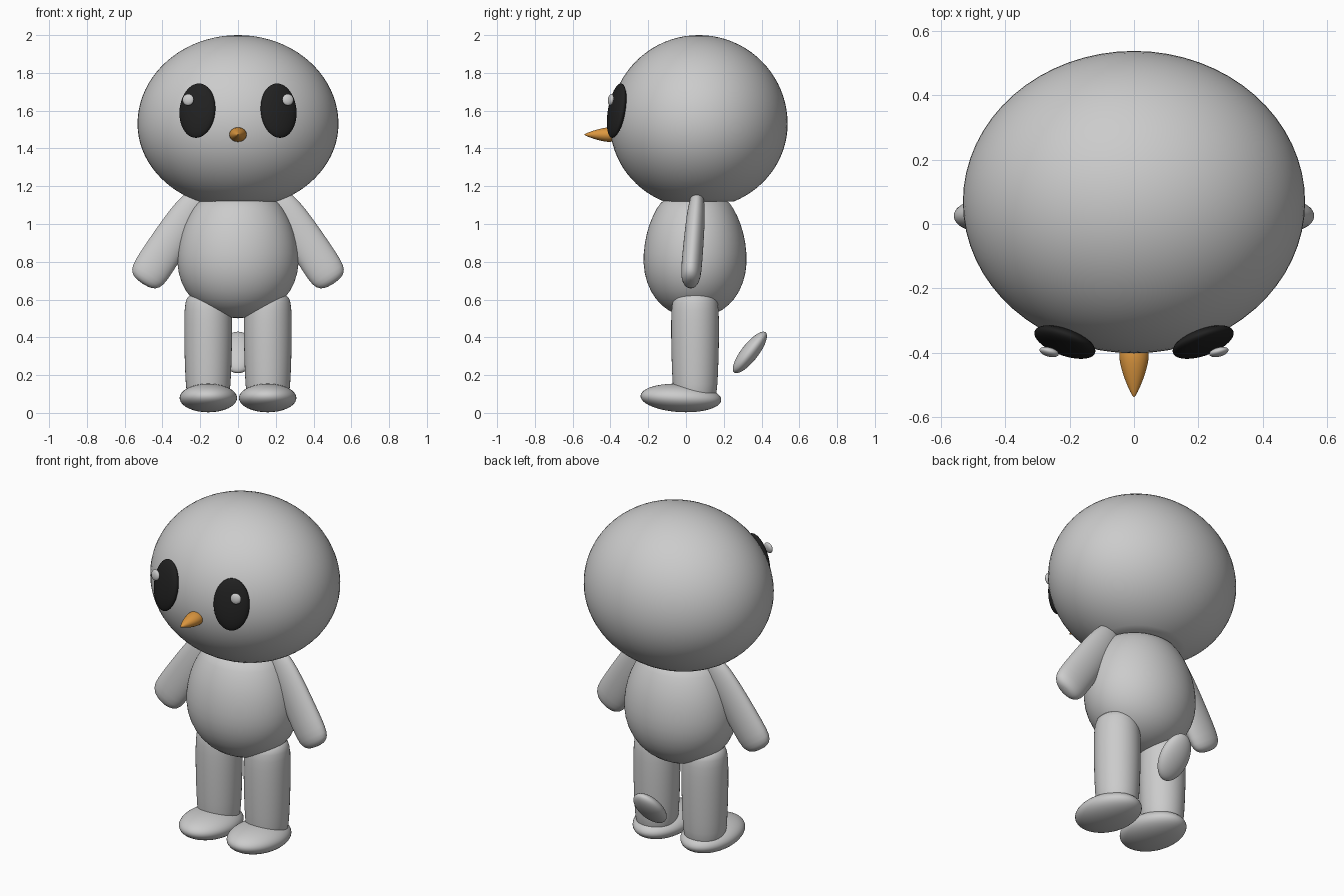
import bpy, bmesh, math
from mathutils import Matrix, Vector, Euler

cube = bpy.data.objects.get("Cube")
if cube:
    bpy.data.objects.remove(cube, do_unlink=True)


def material(name, colour):
    m = bpy.data.materials.new(name)
    m.use_nodes = True
    m.diffuse_color = (*colour, 1)
    bsdf = m.node_tree.nodes["Principled BSDF"]
    bsdf.inputs["Base Color"].default_value = (*colour, 1)
    bsdf.inputs["Roughness"].default_value = 0.6
    return m


GREY = material("soft_grey", (0.6, 0.6, 0.6))
BLACK = material("eye_black", (0.015, 0.015, 0.015))
ORANGE = material("beak_orange", (0.72, 0.31, 0.05))


def finish(name, bm, mat, loc, rot):
    """Turn a bmesh into a smooth, placed object."""
    bmesh.ops.recalc_face_normals(bm, faces=bm.faces)
    for f in bm.faces:
        f.smooth = True
    mesh = bpy.data.meshes.new(name)
    bm.to_mesh(mesh)
    bm.free()
    mesh.materials.append(mat)
    ob = bpy.data.objects.new(name, mesh)
    ob.location = loc
    ob.rotation_euler = Euler([math.radians(a) for a in rot])
    bpy.context.collection.objects.link(ob)
    return ob


def ellipsoid(name, mat, loc, radii, rot=(0, 0, 0), segments=48):
    bm = bmesh.new()
    bmesh.ops.create_uvsphere(bm, u_segments=segments, v_segments=segments // 2, radius=1)
    bmesh.ops.scale(bm, vec=radii, verts=bm.verts)
    return finish(name, bm, mat, loc, rot)


def lathe(name, mat, profile, loc, depth=1.0, rot=(0, 0, 0), sides=32):
    """Spin (radius, height) points about z; depth squashes y."""
    bm = bmesh.new()
    verts = [bm.verts.new((r, 0, z)) for r, z in profile]
    edges = [bm.edges.new(pair) for pair in zip(verts, verts[1:])]
    bmesh.ops.spin(bm, geom=verts + edges, cent=(0, 0, 0), axis=(0, 0, 1),
                   angle=math.tau, steps=sides, use_duplicate=False)
    bmesh.ops.remove_doubles(bm, verts=bm.verts, dist=0.0005)
    bmesh.ops.scale(bm, vec=(1, depth, 1), verts=bm.verts)
    ob = finish(name, bm, mat, loc, rot)
    sub = ob.modifiers.new("smooth", "SUBSURF")
    sub.levels = sub.render_levels = 1
    return ob


# Head: egg with a flat underside where it meets the body
bm = bmesh.new()
bmesh.ops.create_uvsphere(bm, u_segments=64, v_segments=40, radius=1)
for v in bm.verts:
    v.co = Vector((v.co.x * 0.532, v.co.y * 0.47, v.co.z * (0.47 if v.co.z > 0 else 0.447)))
cut = bmesh.ops.bisect_plane(bm, geom=bm.verts[:] + bm.edges[:] + bm.faces[:],
                             plane_co=(0, 0, -0.41), plane_no=(0, 0, -1), clear_outer=True)
bmesh.ops.holes_fill(bm, edges=[e for e in cut["geom_cut"] if isinstance(e, bmesh.types.BMEdge)])
head = finish("head", bm, GREY, (0, 0.068, 1.53), (0, 0, 0))
bpy.ops.object.select_all(action="DESELECT")
head.select_set(True)
bpy.context.view_layer.objects.active = head
bpy.ops.object.shade_smooth_by_angle(angle=math.radians(40))

# Body: pear shape
lathe("body", GREY, [(0, 0.5), (0.08, 0.508), (0.17, 0.54), (0.25, 0.6), (0.305, 0.69), (0.327, 0.79),
                     (0.317, 0.9), (0.288, 1.0), (0.24, 1.085), (0.195, 1.14), (0, 1.16)],
      (0, 0.048, 0), depth=0.85, sides=40)

# Beak: bullet shape pointing forward
lathe("beak", ORANGE, [(0, -0.03), (0.04, -0.015), (0.048, 0.02), (0.045, 0.05), (0.034, 0.09),
                       (0.018, 0.13), (0.004, 0.157), (0, 0.158)],
      (0, -0.38, 1.473), depth=0.83, rot=(90, 0, 0), sides=24)

# Tail: tilted flattened egg
ellipsoid("tail", GREY, (0, 0.338, 0.32), (0.09, 0.135, 0.045), rot=(52, 0, 0))

# Paired parts
for side, s in (("left", 1), ("right", -1)):
    lathe(side + "_arm", GREY,
          [(0, 0), (0.055, 0.004), (0.09, 0.028), (0.102, 0.08), (0.1, 0.2), (0.096, 0.35),
           (0.085, 0.48), (0.06, 0.56), (0, 0.59)],
          (s * 0.506, 0.022, 0.684), depth=0.54, rot=(-4, -33 * s, 0))
    lathe(side + "_leg", GREY,
          [(0, 0.06), (0.1, 0.06), (0.116, 0.1), (0.122, 0.2), (0.127, 0.35), (0.128, 0.5),
           (0.123, 0.59), (0.105, 0.63), (0, 0.645)],
          (s * 0.158, 0.048, 0))
    ellipsoid(side + "_foot", GREY, (s * 0.157, -0.027, 0.079), (0.152, 0.214, 0.075), rot=(-3, 0, 0))
    ellipsoid(side + "_eye", BLACK, (s * 0.215, -0.367, 1.6), (0.1, 0.034, 0.146), rot=(-10, 0, 20 * s))
    ellipsoid(side + "_eye_shine", GREY, (s * 0.264, -0.398, 1.658), (0.031, 0.014, 0.031),
              rot=(-8, 0, 15 * s), segments=24)
